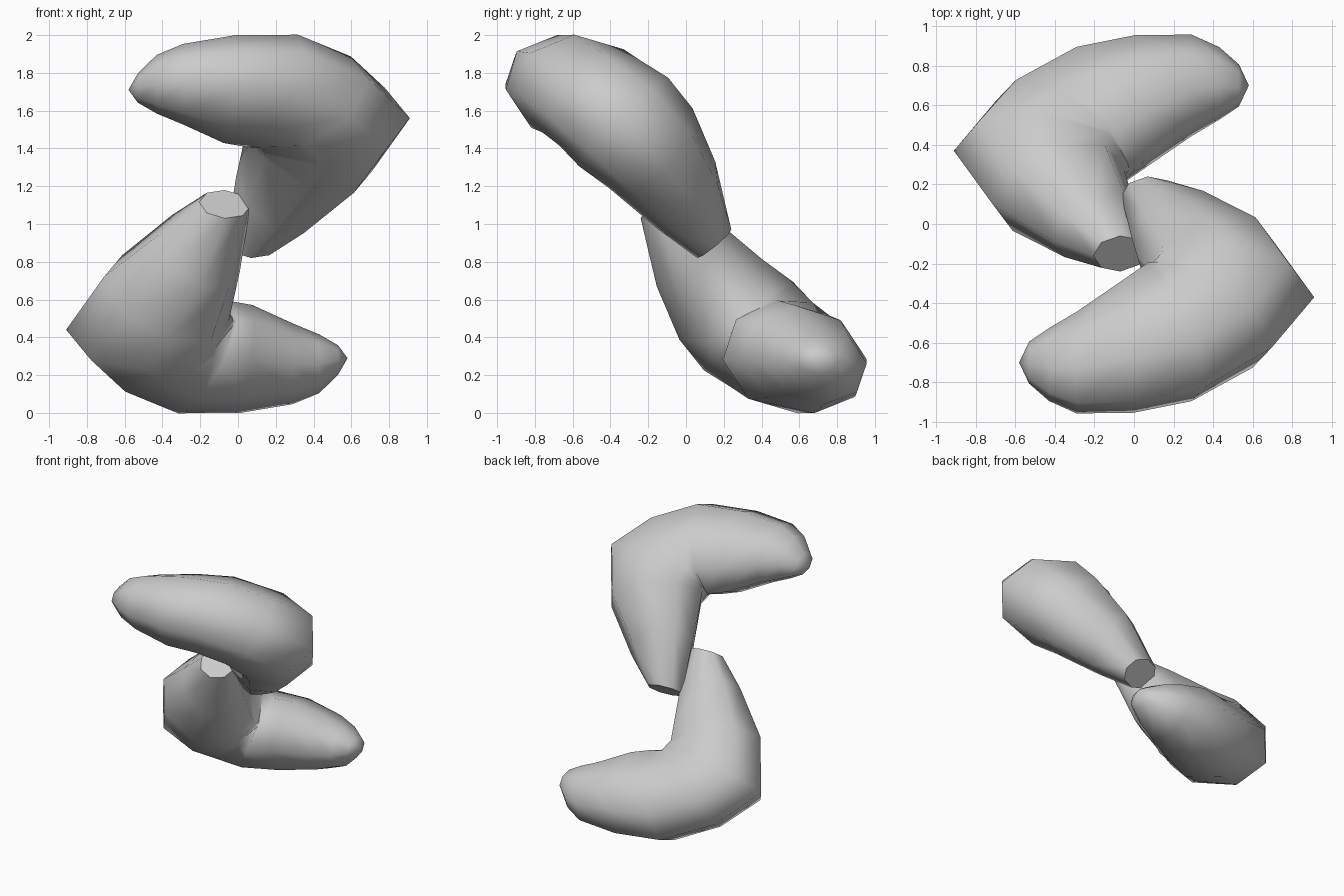
import bpy, bmesh, math
from mathutils import Vector

if "Cube" in bpy.data.objects:
    bpy.data.objects.remove(bpy.data.objects["Cube"])

# Cross-sections of one bent limb, cap to tip:
# centre, outward half-axis, thickness half-axis, inner-side thickness factor
SECTIONS = [
    ((-.07, -.15, 1.105), (-.135, -.01, .01), (0, .09, .075), 1),
    ((-.20, -.005, .85), (-.21, -.08, .10), (0, .15, .18), 1),
    ((-.38, .185, .60), (-.33, -.09, .12), (0, .22, .212), .95),
    ((-.46, .33, .46), (-.45, .04, -.02), (0, .235, .235), .95),
    ((-.36, .455, .36), (-.335, .17, -.125), (0, .215, .225), .95),
    ((-.18, .545, .295), (-.175, .28, -.20), (.02, .215, .22), 1),
    ((.04, .625, .285), (-.05, .27, -.20), (0, .195, .205), 1),
    ((.29, .70, .26), (0, .205, -.15), (0, .158, .152), 1),
    ((.43, .71, .26), (0, .14, -.11), (0, .12, .11), 1),
    ((.53, .70, .28), (0, .08, -.055), (0, .07, .055), 1),
]
TIP = (.58, .70, .29)
SIDES = 8
PIVOT = Vector((0, 0, 1))


def build_limb(name, sign):
    """Loft the sections; sign -1 gives the copy inverted through the pivot."""
    def place(p):
        return PIVOT + sign * (Vector(p) - PIVOT)

    bm = bmesh.new()
    rings = []
    for c, a, b, k in SECTIONS:
        ring = []
        for i in range(SIDES):
            ca, sa = math.cos(2 * math.pi * i / SIDES), math.sin(2 * math.pi * i / SIDES)
            if ca < -.1:
                sa *= k
            ring.append(bm.verts.new(place(Vector(c) + Vector(a) * ca + Vector(b) * sa)))
        rings.append(ring)
    for r0, r1 in zip(rings, rings[1:]):
        for i in range(SIDES):
            j = (i + 1) % SIDES
            bm.faces.new((r0[i], r0[j], r1[j], r1[i]))
    # rounded point at the far end
    tip = bm.verts.new(place(TIP))
    for i in range(SIDES):
        bm.faces.new((rings[-1][i], rings[-1][(i + 1) % SIDES], tip))
    for f in bm.faces:
        f.smooth = True
    # flat, sharp-edged cap at the narrow end
    cap = bm.faces.new(rings[0])
    cap.smooth = False
    for e in cap.edges:
        e.smooth = False
    bmesh.ops.recalc_face_normals(bm, faces=bm.faces)
    mesh = bpy.data.meshes.new(name)
    bm.to_mesh(mesh)
    bm.free()
    bpy.context.collection.objects.link(bpy.data.objects.new(name, mesh))


build_limb("lower_limb", 1)
build_limb("upper_limb", -1)
